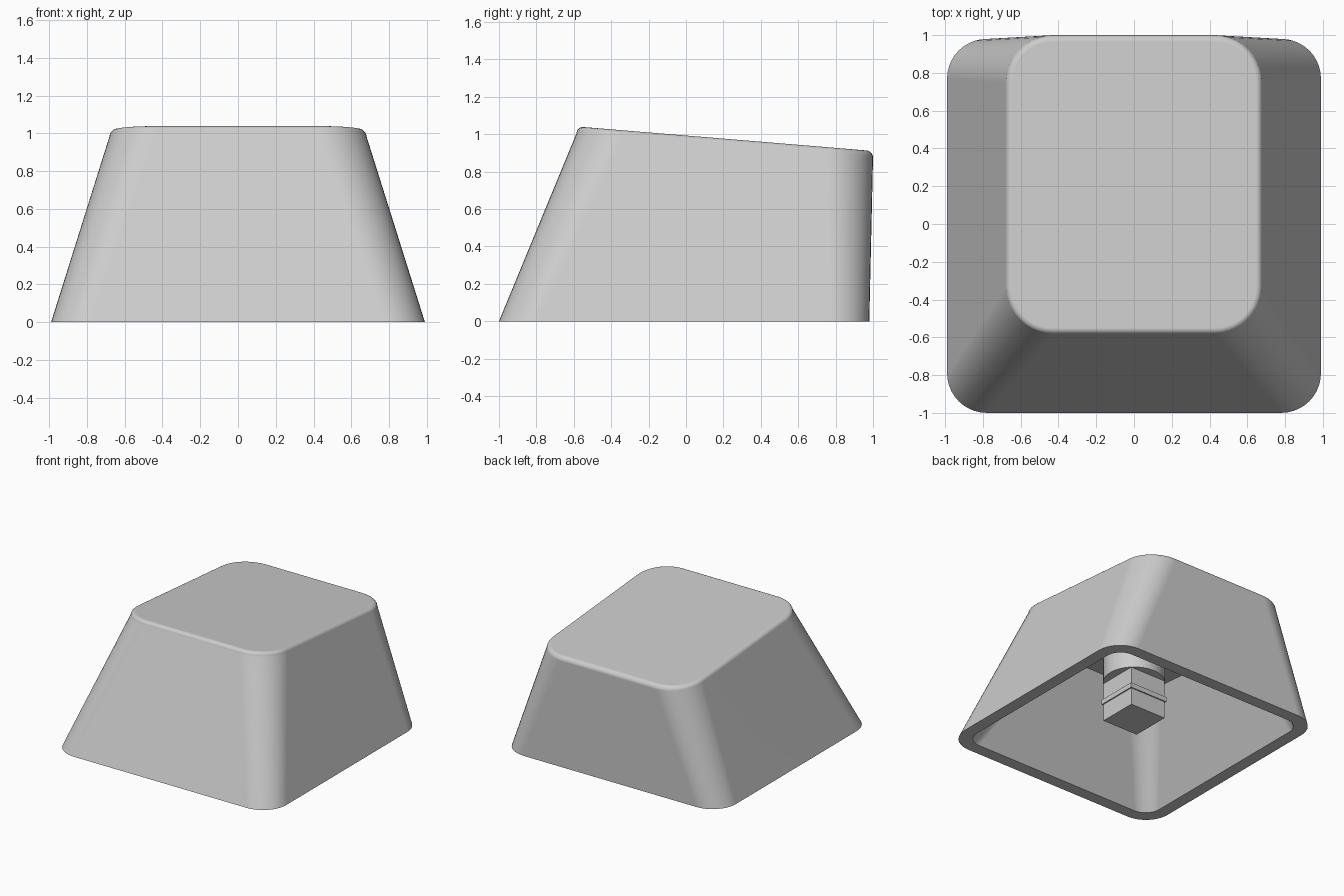
import bpy, bmesh, math
from mathutils import Matrix

cube = bpy.data.objects.get("Cube")
if cube:
    bpy.data.objects.remove(cube, do_unlink=True)

grey = bpy.data.materials.new("light_grey_plastic")
colour = (0.604, 0.604, 0.604, 1)
grey.diffuse_color = colour
grey.use_nodes = True
grey.node_tree.nodes["Principled BSDF"].inputs["Base Color"].default_value = colour

SLOPE = -0.0826       # tilt of the top, falling towards the back
CORNER_STEPS = 10
FILLET = 0.035
FILLET_STEPS = 5


def finish(name, bm):
    """Turn a bmesh into a shaded object with the plastic material."""
    bmesh.ops.recalc_face_normals(bm, faces=bm.faces)
    mesh = bpy.data.meshes.new(name)
    bm.to_mesh(mesh)
    bm.free()
    mesh.materials.append(grey)
    mesh.shade_smooth()
    mesh.set_sharp_from_angle(angle=math.radians(30))
    obj = bpy.data.objects.new(name, mesh)
    bpy.context.collection.objects.link(obj)
    return obj


def rounded_loop(bm, half_x, front, back, radius, height, slope=0.0):
    """Rounded rectangle of vertices on a plane tilted along y."""
    centres = [(half_x - radius, back - radius), (radius - half_x, back - radius),
               (radius - half_x, front + radius), (half_x - radius, front + radius)]
    verts = []
    for quarter, (cx, cy) in enumerate(centres):
        for i in range(CORNER_STEPS + 1):
            a = (quarter + i / CORNER_STEPS) * math.pi / 2
            y = cy + radius * math.sin(a)
            verts.append(bm.verts.new((cx + radius * math.cos(a), y, height + slope * y)))
    return verts


# Hollow cap: ceiling, inner rim, outer rim, then the filleted top
bm = bmesh.new()
loops = [
    rounded_loop(bm, 0.53, -0.49, 0.82, 0.18, 0.715, SLOPE),
    rounded_loop(bm, 0.89, -0.90, 0.88, 0.13, 0),
    rounded_loop(bm, 0.99, -1.0, 0.98, 0.21, 0),
]
for i in range(FILLET_STEPS + 1):
    t = i / FILLET_STEPS * math.pi / 2
    inset = FILLET * (1 - math.cos(t))
    drop = FILLET * (1 - math.sin(t))
    loops.append(rounded_loop(bm, 0.68 - inset, -0.585 + inset, 1.0 - inset,
                              0.25 - inset, 0.993 - drop, SLOPE))
count = len(loops[0])
for a, b in zip(loops, loops[1:]):
    for i in range(count):
        j = (i + 1) % count
        bm.faces.new((a[i], a[j], b[j], b[i]))
bm.faces.new(loops[0])
bm.faces.new(loops[-1])
cap = finish("cap_shell", bm)
weighted = cap.modifiers.new("flat_walls", "WEIGHTED_NORMAL")
weighted.keep_sharp = True


def block(name, side, low, high):
    """Square block centred on the stem axis."""
    bm = bmesh.new()
    place = Matrix.Translation((0, 0, (low + high) / 2)) @ Matrix.Diagonal((side, side, high - low, 1))
    bmesh.ops.create_cube(bm, size=1, matrix=place)
    return finish(name, bm)


# Stem under the ceiling: round boss, square post and thin collar
bm = bmesh.new()
low, high = 0.43, 0.74
bmesh.ops.create_cone(bm, cap_ends=True, segments=48, radius1=0.232, radius2=0.232,
                      depth=high - low, matrix=Matrix.Translation((0, 0, (low + high) / 2)))
finish("stem_boss", bm)
block("stem_post", 0.325, 0.11, 0.44)
block("stem_collar", 0.345, 0.25, 0.29)
